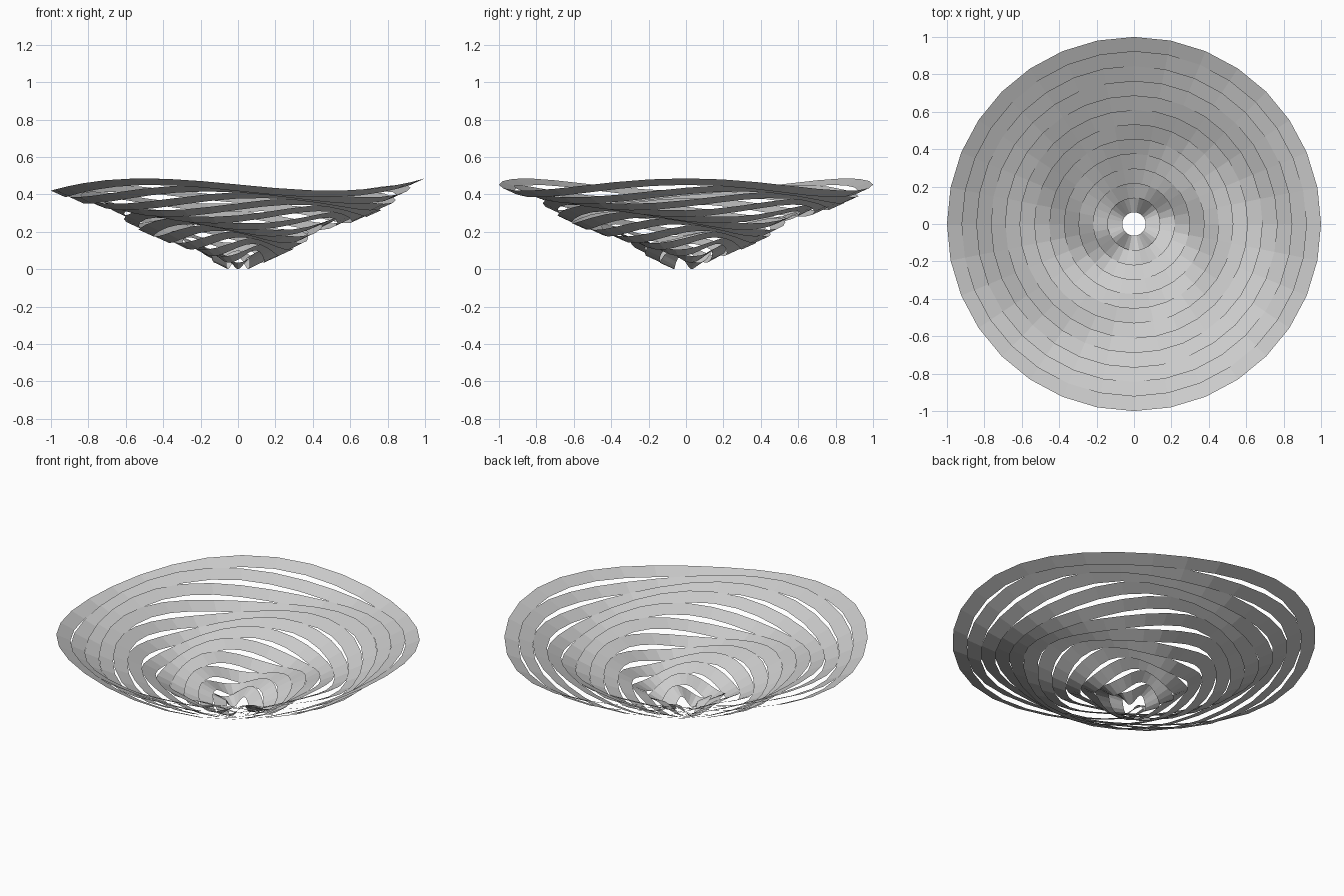
import bpy, bmesh
from math import cos, sin, pi

cube = bpy.data.objects.get("Cube")
if cube:
    bpy.data.objects.remove(cube, do_unlink=True)

RINGS, SIDES, WAVES = 12, 32, 3
HOLE = 0.0625                     # radius of the centre hole
WIDTH = (1 - HOLE) / RINGS        # radial width of one ring
DROP, SWING = 0.035, 0.033        # slope of a ring and height of its wave

grey = bpy.data.materials.new("light_grey")
grey.use_nodes = True
colour = (0.6, 0.6, 0.6, 1)
grey.diffuse_color = colour
grey.node_tree.nodes["Principled BSDF"].inputs["Base Color"].default_value = colour


def wavy_loop(bm, step, phase):
    """Circle of vertices that rises and falls three times per turn."""
    radius = HOLE + step * WIDTH
    loop = []
    for i in range(SIDES):
        a = 2 * pi * i / SIDES
        z = SWING + step * DROP - SWING * sin(WAVES * a + phase)
        loop.append(bm.verts.new((radius * cos(a), radius * sin(a), z)))
    return loop


def wavy_ring(index):
    """One thin sloping ring; its wave runs one radian ahead of the last."""
    bm = bmesh.new()
    inner = wavy_loop(bm, index, index)
    outer = wavy_loop(bm, index + 1, index)
    for i in range(SIDES):
        j = (i + 1) % SIDES
        bm.faces.new((inner[i], outer[i], outer[j], inner[j]))
    mesh = bpy.data.meshes.new(f"bowl_ring_{index + 1}")
    bm.to_mesh(mesh)
    bm.free()
    mesh.materials.append(grey)
    ring = bpy.data.objects.new(mesh.name, mesh)
    bpy.context.collection.objects.link(ring)


# Rings from the small centre hole up to the wide rim
for k in range(RINGS):
    wavy_ring(k)
